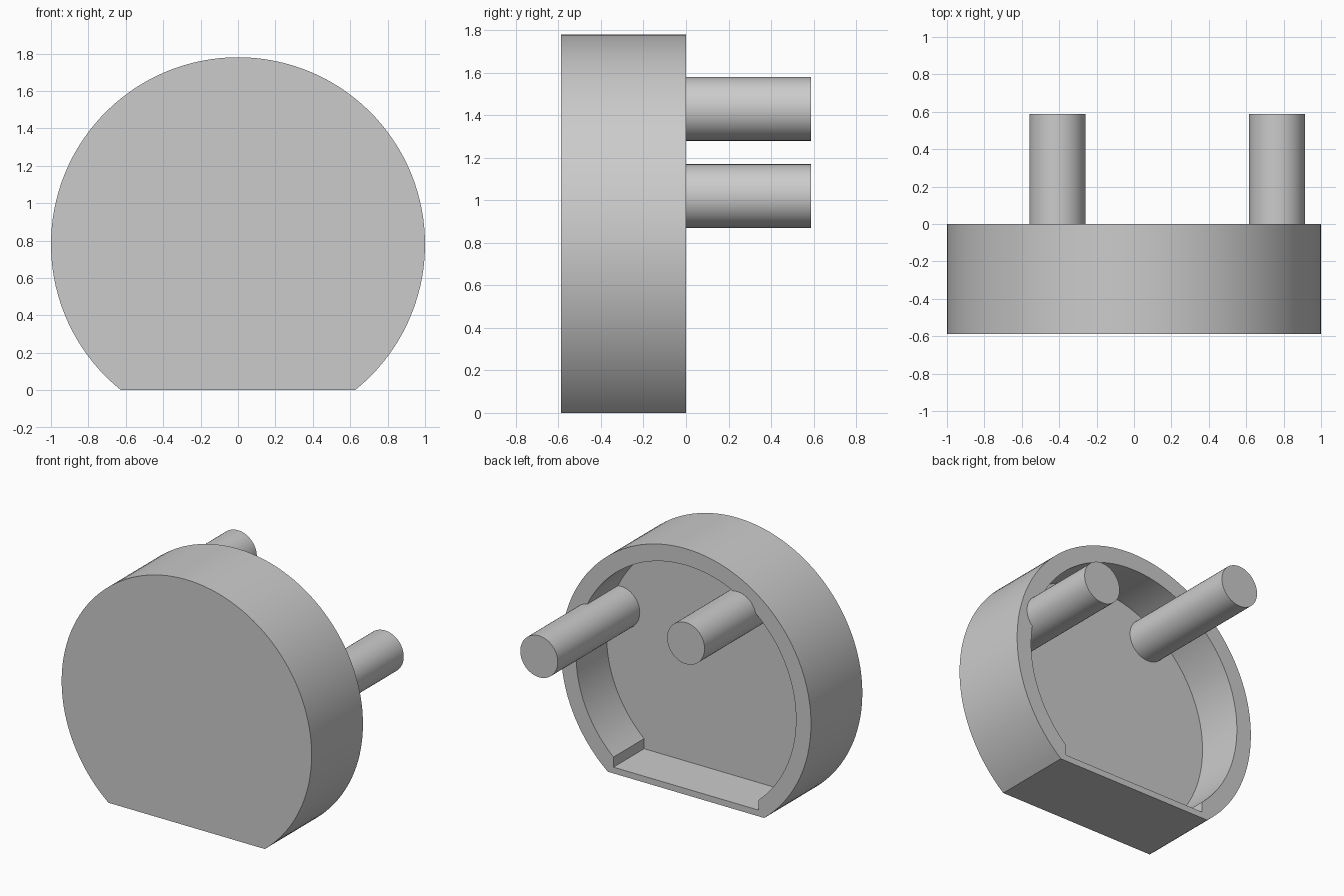
import bpy, bmesh
from math import sin, cos, asin, pi, sqrt, radians
from mathutils import Matrix, Vector

cube = bpy.data.objects.get("Cube")
if cube:
    bpy.data.objects.remove(cube, do_unlink=True)

CENTRE_Z = 0.78
FRONT, RIM, BACK = -0.587, 0.0, 0.587
RECESS = -0.35
SEGMENTS = 96

grey = bpy.data.materials.new("light grey")
grey.use_nodes = True
colour = (0.6, 0.6, 0.6, 1)
grey.diffuse_color = colour
grey.node_tree.nodes["Principled BSDF"].inputs["Base Color"].default_value = colour


def finish(bm, name):
    bmesh.ops.recalc_face_normals(bm, faces=bm.faces)
    mesh = bpy.data.meshes.new(name)
    bm.to_mesh(mesh)
    bm.free()
    mesh.materials.append(grey)
    obj = bpy.data.objects.new(name, mesh)
    bpy.context.collection.objects.link(obj)
    bpy.ops.object.select_all(action='DESELECT')
    obj.select_set(True)
    bpy.context.view_layer.objects.active = obj
    bpy.ops.object.shade_smooth_by_angle(angle=radians(30))
    return obj


def arc(radius, half_gap):
    """Circle outline left open at the bottom by twice half_gap."""
    end = pi - asin(half_gap / radius)
    angles = [end * (2 * i / SEGMENTS - 1) for i in range(SEGMENTS + 1)]
    return [(radius * sin(t), CENTRE_Z + radius * cos(t)) for t in angles]


def loop(bm, points, y):
    return [bm.verts.new((x, y, z)) for x, z in points]


def wall(bm, a, b):
    for i in range(len(a)):
        bm.faces.new((a[i - 1], a[i], b[i], b[i - 1]))


# Hollow round housing with a flat foot
outer = arc(1.0, sqrt(1 - CENTRE_Z ** 2))
inner_gap, floor_z = 0.58, 0.045
inner = arc(0.88, inner_gap) + [(inner_gap, floor_z), (-inner_gap, floor_z)]

bm = bmesh.new()
front = loop(bm, outer, FRONT)
rim_out = loop(bm, outer, RIM)
rim_in = loop(bm, inner, RIM)
recess = loop(bm, inner, RECESS)
bm.faces.new(front)
bm.faces.new(recess)
wall(bm, front, rim_out)
wall(bm, rim_in, recess)

# Rim facing the back: round strip, two lower corners and the foot strip
for i in range(SEGMENTS):
    bm.faces.new((rim_out[i], rim_out[i + 1], rim_in[i + 1], rim_in[i]))
floor_left, floor_right = rim_in[-2:]
bm.faces.new((rim_out[-1], floor_left, rim_in[SEGMENTS]))
bm.faces.new((rim_out[0], rim_in[0], floor_right))
bm.faces.new((rim_out[0], floor_right, floor_left, rim_out[-1]))
finish(bm, "housing")


# Mounting pins rising from the recess
def pin(name, x, z):
    start = RECESS - 0.02
    bm = bmesh.new()
    bmesh.ops.create_cone(bm, cap_ends=True, segments=48, radius1=0.15, radius2=0.15,
                          depth=BACK - start)
    place = Matrix.Translation(Vector((x, (BACK + start) / 2, z)))
    bm.transform(place @ Matrix.Rotation(pi / 2, 4, 'X'))
    finish(bm, name)


pin("upper_pin", -0.41, 1.43)
pin("side_pin", 0.765, 1.02)
